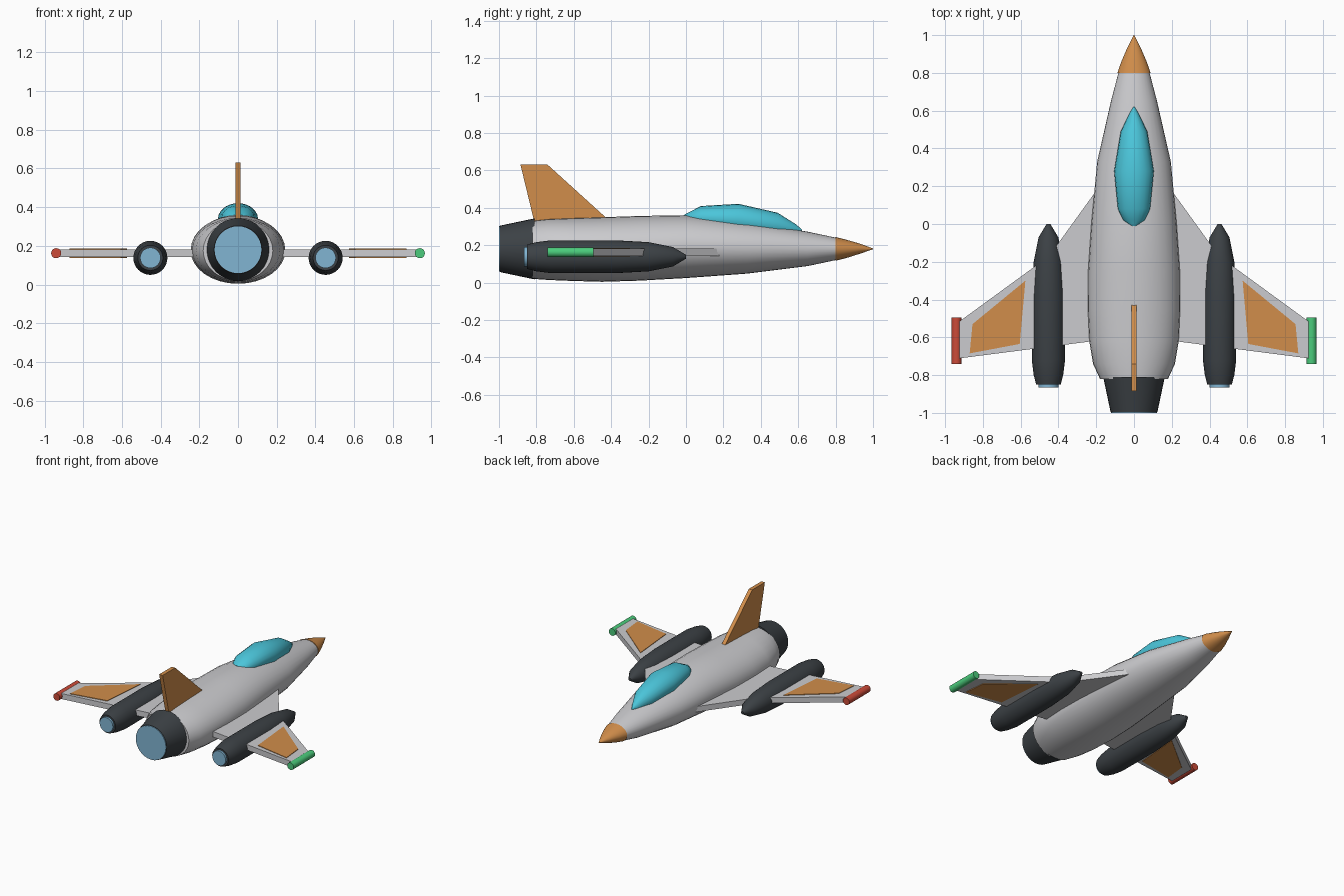
import bpy, bmesh, math

if "Cube" in bpy.data.objects:
    bpy.data.objects.remove(bpy.data.objects["Cube"])


def mat(name, r, g, b):
    m = bpy.data.materials.new(name)
    m.diffuse_color = (r, g, b, 1)
    m.use_nodes = True
    m.node_tree.nodes["Principled BSDF"].inputs["Base Color"].default_value = m.diffuse_color
    return m


GREY = mat("light grey", 0.60, 0.60, 0.62)
ORANGE = mat("orange", 0.64, 0.27, 0.07)
DARK = mat("dark grey", 0.045, 0.053, 0.060)
CYAN = mat("canopy cyan", 0.07, 0.56, 0.70)
BLUE = mat("exhaust blue", 0.22, 0.46, 0.65)
RED = mat("red", 0.60, 0.07, 0.04)
GREEN = mat("green", 0.07, 0.60, 0.20)


def finish(name, bm, material, smooth=None):
    bmesh.ops.recalc_face_normals(bm, faces=bm.faces)
    me = bpy.data.meshes.new(name)
    bm.to_mesh(me)
    bm.free()
    me.materials.append(material)
    ob = bpy.data.objects.new(name, me)
    bpy.context.collection.objects.link(ob)
    if smooth:
        bpy.ops.object.select_all(action='DESELECT')
        ob.select_set(True)
        bpy.context.view_layer.objects.active = ob
        bpy.ops.object.shade_smooth_by_angle(angle=math.radians(smooth))
    return ob


def loft(name, stations, material, x=0.0, n=32, smooth=35):
    """Elliptical rings along y: (y, half width, top z, bottom z)."""
    bm = bmesh.new()
    rings = []
    for y, w, top, bot in stations:
        c, h = (top + bot) / 2, (top - bot) / 2
        rings.append([bm.verts.new((x + w * math.cos(2 * math.pi * i / n), y,
                                    c + h * math.sin(2 * math.pi * i / n)))
                      for i in range(n)])
    for a, b in zip(rings, rings[1:]):
        for i in range(n):
            j = (i + 1) % n
            bm.faces.new((a[i], a[j], b[j], b[i]))
    bm.faces.new(rings[0])
    bm.faces.new(rings[-1])
    return finish(name, bm, material, smooth)


def turned(name, profile, material, x, z, n=32):
    """Round body along y from (y, radius) pairs."""
    return loft(name, [(y, r, z + r, z - r) for y, r in profile], material, x, n)


def slab(name, points, direction, material):
    """Flat outline extruded along a direction."""
    bm = bmesh.new()
    f = bm.faces.new([bm.verts.new(p) for p in points])
    g = bmesh.ops.extrude_face_region(bm, geom=[f])
    bmesh.ops.translate(bm, vec=direction,
                        verts=[v for v in g['geom'] if isinstance(v, bmesh.types.BMVert)])
    return finish(name, bm, material)


# Fuselage and nose
loft("fuselage", [(0.81, 0.080, 0.238, 0.122), (0.65, 0.122, 0.272, 0.088),
                  (0.33, 0.195, 0.325, 0.048), (0.0, 0.226, 0.360, 0.024),
                  (-0.25, 0.243, 0.356, 0.010), (-0.45, 0.245, 0.349, 0.004),
                  (-0.62, 0.237, 0.344, 0.009), (-0.74, 0.217, 0.339, 0.014),
                  (-0.82, 0.180, 0.330, 0.020)], GREY)
loft("nose_cone", [(0.80, 0.088, 0.243, 0.117), (0.86, 0.067, 0.228, 0.132),
                   (0.93, 0.037, 0.208, 0.154), (1.0, 0.002, 0.182, 0.178)], ORANGE)

# Canopy
loft("canopy", [(-0.01, 0.020, 0.362, 0.325), (0.02, 0.058, 0.378, 0.31),
                (0.08, 0.085, 0.409, 0.28), (0.28, 0.105, 0.421, 0.25),
                (0.49, 0.070, 0.373, 0.24), (0.59, 0.022, 0.310, 0.25),
                (0.62, 0.003, 0.283, 0.275)], CYAN, n=20, smooth=45)

# Main exhaust
turned("main_nozzle", [(-0.81, 0.163), (-0.995, 0.124)], DARK, 0, 0.18)
turned("main_exhaust", [(-0.98, 0.121), (-1.0, 0.121)], BLUE, 0, 0.18)

# Tail fin
slab("tail_fin", [(-0.014, -0.42, 0.34), (-0.014, -0.74, 0.63), (-0.014, -0.885, 0.63),
                  (-0.014, -0.81, 0.32), (-0.014, -0.80, 0.27), (-0.014, -0.45, 0.27)],
     (0.028, 0, 0), ORANGE)

# Wings, panels, engines and tip lights on both sides
WING = [(0.10, 0.315), (0.45, -0.17), (0.93, -0.52), (0.93, -0.712), (0.10, -0.605)]
PANEL = [(0.575, -0.30), (0.855, -0.53), (0.87, -0.685), (0.605, -0.635)]
for side, s in (("left", -1), ("right", 1)):
    slab(side + "_wing", [(s * x, y, 0.142) for x, y in WING], (0, 0, 0.040), GREY)
    slab(side + "_upper_panel", [(s * x, y, 0.180) for x, y in PANEL], (0, 0, 0.006), ORANGE)
    slab(side + "_lower_panel", [(s * x, y, 0.138) for x, y in PANEL], (0, 0, 0.006), ORANGE)
    turned(side + "_engine", [(0.0, 0.010), (-0.07, 0.052), (-0.20, 0.078), (-0.38, 0.088),
                              (-0.72, 0.088), (-0.80, 0.078), (-0.85, 0.065)],
           DARK, s * 0.453, 0.138)
    turned(side + "_exhaust", [(-0.84, 0.053), (-0.865, 0.053)], BLUE, s * 0.453, 0.138)
    turned(side + "_tip_light", [(-0.495, 0.026), (-0.74, 0.026)],
           GREEN if s > 0 else RED, s * 0.94, 0.162, n=20)
